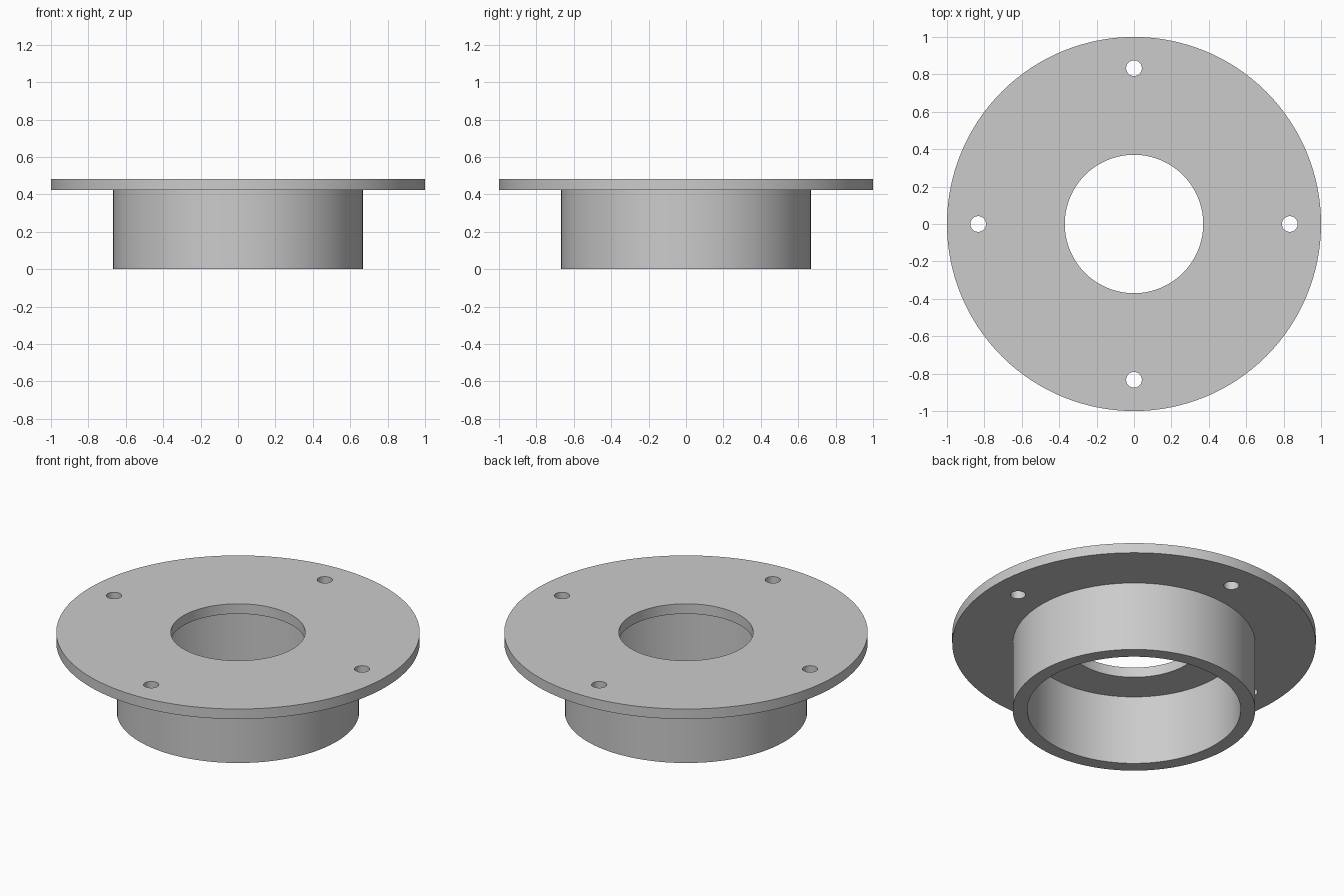
import bpy
import bmesh
from math import radians, tau
from mathutils import Matrix, Vector

cube = bpy.data.objects.get("Cube")
if cube:
    bpy.data.objects.remove(cube, do_unlink=True)

SEGMENTS = 128
FLANGE_RADIUS, COLLAR_RADIUS = 1.0, 0.667
BORE_RADIUS, SOCKET_RADIUS = 0.37, 0.587
FLANGE_BOTTOM, TOP = 0.422, 0.483
BOLT_CIRCLE, BOLT_RADIUS, BOLT_COUNT = 0.833, 0.042, 4

grey = bpy.data.materials.new("plain_grey")
grey.use_nodes = True
colour = (0.6, 0.6, 0.6, 1.0)
grey.diffuse_color = colour
grey.node_tree.nodes["Principled BSDF"].inputs["Base Color"].default_value = colour


def make_object(name, bm):
    bmesh.ops.recalc_face_normals(bm, faces=bm.faces)
    mesh = bpy.data.meshes.new(name)
    bm.to_mesh(mesh)
    bm.free()
    mesh.materials.append(grey)
    obj = bpy.data.objects.new(name, mesh)
    bpy.context.collection.objects.link(obj)
    return obj


def lathe(name, profile):
    """Revolve a closed (radius, height) outline around z."""
    bm = bmesh.new()
    verts = [bm.verts.new((r, 0, z)) for r, z in profile]
    edges = [bm.edges.new((a, b)) for a, b in zip(verts, verts[1:] + verts[:1])]
    bmesh.ops.spin(bm, geom=verts + edges, cent=(0, 0, 0), axis=(0, 0, 1),
                   angle=tau, steps=SEGMENTS, use_merge=True)
    bmesh.ops.remove_doubles(bm, verts=bm.verts, dist=0.0001)
    return make_object(name, bm)


# Flange with a hollow collar below it and a narrower bore through the top
flange = lathe("flanged_collar", [
    (BORE_RADIUS, TOP), (FLANGE_RADIUS, TOP),
    (FLANGE_RADIUS, FLANGE_BOTTOM), (COLLAR_RADIUS, FLANGE_BOTTOM),
    (COLLAR_RADIUS, 0), (SOCKET_RADIUS, 0),
    (SOCKET_RADIUS, FLANGE_BOTTOM), (BORE_RADIUS, FLANGE_BOTTOM),
])

# Bolt hole cutters, evenly spaced round the flange
bm = bmesh.new()
for i in range(BOLT_COUNT):
    centre = Matrix.Rotation(tau * i / BOLT_COUNT, 3, "Z") @ Vector((BOLT_CIRCLE, 0, TOP))
    bmesh.ops.create_cone(bm, cap_ends=True, segments=32, radius1=BOLT_RADIUS,
                          radius2=BOLT_RADIUS, depth=0.4,
                          matrix=Matrix.Translation(centre))
cutter = make_object("bolt_hole_cutter", bm)

bpy.ops.object.select_all(action="DESELECT")
flange.select_set(True)
bpy.context.view_layer.objects.active = flange
holes = flange.modifiers.new("bolt_holes", "BOOLEAN")
holes.operation = "DIFFERENCE"
holes.solver = "EXACT"
holes.object = cutter
bpy.ops.object.modifier_apply(modifier=holes.name)
bpy.data.objects.remove(cutter, do_unlink=True)
bpy.ops.object.shade_smooth_by_angle(angle=radians(30))
